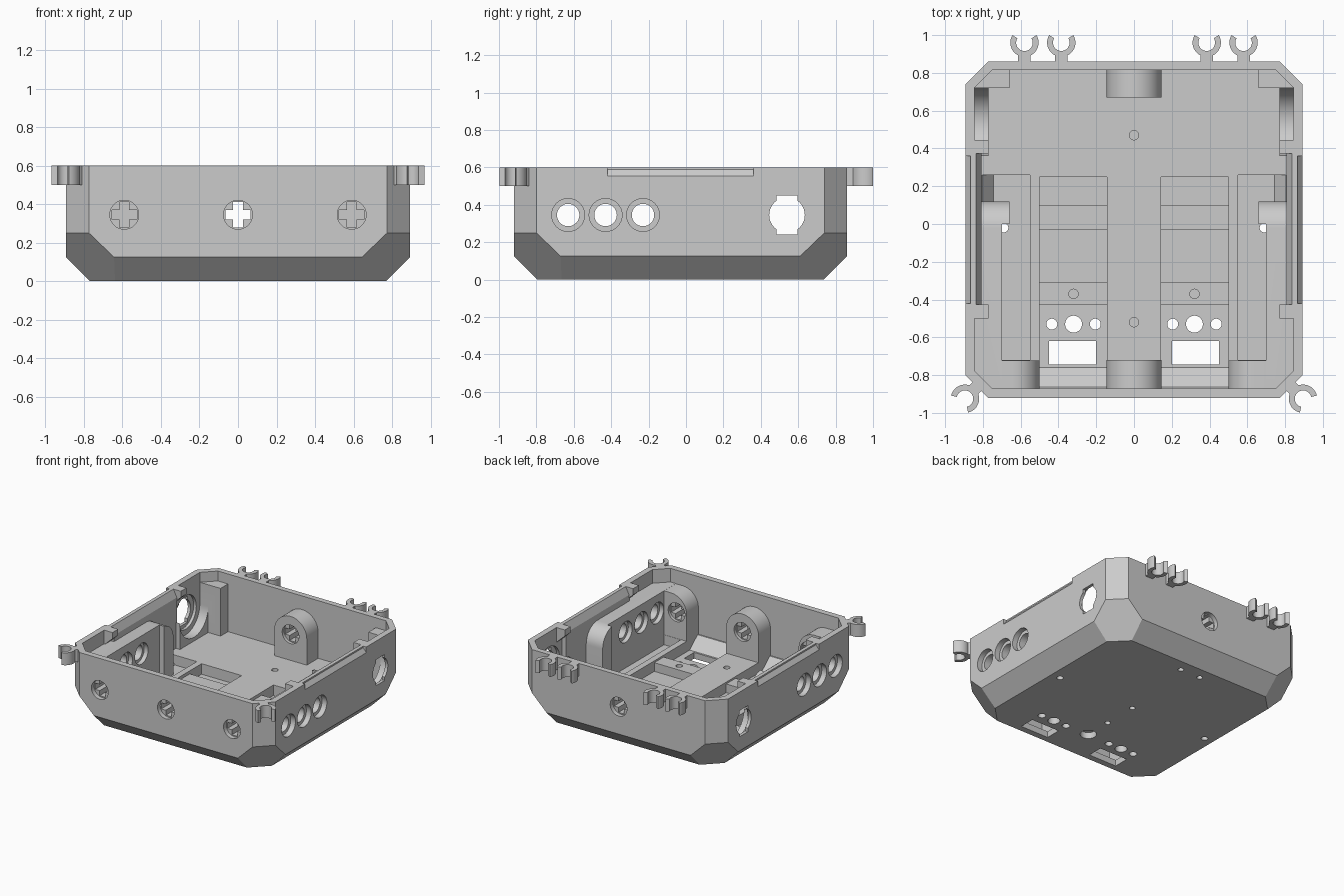
import bpy, bmesh, math

if "Cube" in bpy.data.objects:
    bpy.data.objects.remove(bpy.data.objects["Cube"])

X, Y0, Y1, H = 0.893, -0.92, 0.86, 0.6
AX = 0.345            # height of every side hole axis
FLOOR = 0.135


def make(name, bm):
    bmesh.ops.recalc_face_normals(bm, faces=bm.faces)
    me = bpy.data.meshes.new(name)
    bm.to_mesh(me)
    bm.free()
    ob = bpy.data.objects.new(name, me)
    bpy.context.scene.collection.objects.link(ob)
    return ob


def prism(name, pts, axis, a, b, both=False):
    """Extrude a 2D outline along an axis; optionally also mirrored in x."""
    put = {'x': lambda p, q, t: (t, p, q), 'y': lambda p, q, t: (p, t, q),
           'z': lambda p, q, t: (p, q, t)}[axis]
    out = []
    for s in ((1, -1) if both else (1,)):
        bm = bmesh.new()
        rings = []
        for t in (a, b):
            ring = []
            for p, q in pts:
                v = put(p, q, t)
                ring.append(bm.verts.new((v[0] * s, v[1], v[2])))
            rings.append(ring)
            bm.faces.new(ring)
        n = len(pts)
        for i in range(n):
            j = (i + 1) % n
            bm.faces.new((rings[0][i], rings[0][j], rings[1][j], rings[1][i]))
        out.append(make(name, bm))
    return out


def rect(a, b, c, d):
    return [(a, c), (b, c), (b, d), (a, d)]


def arc(cx, cy, r, a0, a1, n):
    return [(cx + r * math.cos(math.radians(a0 + (a1 - a0) * i / n)),
             cy + r * math.sin(math.radians(a0 + (a1 - a0) * i / n))) for i in range(n + 1)]


def circle(cx, cy, r, n=32):
    return arc(cx, cy, r, 0, 360, n)[:-1]


def cross(cx, cy, l=0.065, w=0.025):
    return [(cx + a, cy + b) for a, b in
            [(-w, -l), (w, -l), (w, -w), (l, -w), (l, w), (w, w), (w, l), (-w, l),
             (-w, w), (-l, w), (-l, -w), (-w, -w)]]


def octagon(x, y0, y1, c):
    return [(x, y0 + c), (x, y1 - c), (x - c, y1), (c - x, y1),
            (-x, y1 - c), (-x, y0 + c), (c - x, y0), (x - c, y0)]


def boolean(ob, cutters, op):
    for c in cutters:
        m = ob.modifiers.new("cut", 'BOOLEAN')
        m.object, m.operation, m.solver = c, op, 'EXACT'
    dg = bpy.context.evaluated_depsgraph_get()
    dg.update()
    me = bpy.data.meshes.new_from_object(ob.evaluated_get(dg))
    ob.modifiers.clear()
    ob.data = me
    for c in cutters:
        bpy.data.objects.remove(c)


# outer shell: chamfered on upright corners, bottom edges and bottom corners
bm = bmesh.new()
for z, inset, c in ((H, 0, .12), (.25, 0, .12), (.125, 0, .25), (0, .125, .13)):
    for p in octagon(X - inset, Y0 + inset, Y1 - inset, c):
        bm.verts.new((*p, z))
bmesh.ops.convex_hull(bm, input=bm.verts)
bmesh.ops.dissolve_limit(bm, angle_limit=0.01, verts=bm.verts, edges=bm.edges)
body = make("tray_body", bm)

# hollow inside with sunken, stepped floor pockets
void = prism("inner_void", octagon(.845, -.872, .815, .095), 'z', FLOOR, .8)[0]
steps = [(.25, .3), (.25, .05), (.10, .05), (.10, .11), (-.03, .11), (-.03, .05),
         (-.31, .05), (-.31, .12), (-.43, .12), (-.43, .05), (-.76, .05), (-.868, .14), (-.868, .3)]
pockets = prism("floor_channel", steps, 'x', .142, .50, True)
side = [(.55, .3), (.55, .055), (.745, .055), (.808, .14), (.808, .3)]
pockets += prism("side_pocket", side, 'y', -.72, .26, True)
boolean(void, pockets, 'UNION')

# solid parts left standing inside the hollow
solids = []
arch = [(-.145, -.1), (.145, -.1)] + arc(0, AX, .145, 0, 180, 24)
solids += prism("front_boss", arch, 'y', -.95, -.72)
solids += prism("back_boss", arch, 'y', .67, .95)
front_arm = [(.95, -.1), (.95, .489), (.64, .489)] + arc(.64, .349, .14, 90, 180, 12)[1:] + [(.50, -.1)]
solids += prism("front_arm", front_arm, 'y', -.95, -.722, True)
side_arm = [(-.96, -.1), (.12, -.1)] + arc(-.02, .35, .14, 0, 90, 12) + [(-.96, .49)]
for arm, hollow in zip(prism("side_arm", side_arm, 'x', .66, .96, True),
                       prism("arm_recess", rect(.6, .70, -.99, .0), 'z', -.2, .7, True)):
    boolean(arm, [hollow], 'DIFFERENCE')
    solids.append(arm)
solids += prism("corner_post", rect(.66, .97, .72, .97), 'z', -.1, .52, True)
cradle = [(.36, -.1), (.73, -.1), (.73, AX)] + arc(.54, AX, .18, 0, -180, 24)
solids += prism("side_hole_cradle", cradle, 'x', .77, .97, True)
rail = [(.807, -.1), (.807, .54), (.842, .61), (.98, .61), (.98, -.1)]
solids += prism("side_rail", rail, 'y', -.43, .375, True)
tab = [(.771, .9), (.771, .55), (.846, .48), (.99, .48), (.99, .9)]
for y in (-.50, .372):
    solids += prism("rail_tab", tab, 'y', y, y + .073, True)
boolean(void, solids, 'DIFFERENCE')
boolean(body, [void], 'DIFFERENCE')

# holes in the walls
cuts = []
for y in (-.63, -.43, -.23):
    cuts += prism("round_hole", circle(y, AX, .06), 'x', .6, 1, True)
    cuts += prism("outer_bore", circle(y, AX, .088), 'x', .85, 1.01, True)
    cuts += prism("inner_bore", circle(y, AX, .084), 'x', .61, .735, True)
a = math.degrees(math.asin(.055 / .095))
key = []
for s, sg in ((0, 1), (180, -1)):
    key += arc(.54, AX, .095, s - 90 + a, s + 90 - a, 16)
    key += [(.54 + sg * .055, AX + sg * .105), (.54 - sg * .055, AX + sg * .105)]
cuts += prism("keyed_hole", key, 'x', .6, 1, True)
cuts += prism("keyed_inner_bore", circle(.54, AX, .135), 'x', .6, .868, True)
for x in (0, .59):
    m = x > 0
    cuts += prism("cross_hole", cross(x, AX), 'y', -1.1, -.6, m)
    cuts += prism("cross_bore", circle(x, AX, .075), 'y', -1.12, -.885, m)
    cuts += prism("cross_inner_bore", circle(x, AX, .075), 'y', -.745, -.61, m)
cuts += prism("back_cross", cross(0, AX), 'y', .5, 1)
cuts += prism("back_bore", circle(0, AX, .075), 'y', .825, 1.01)
cuts += prism("back_inner_bore", circle(0, AX, .075), 'y', .51, .695)

# long bevelled notch along the outside rim of each side
notch = [(.866, .62), (.866, .588), (.896, .55), (.95, .55), (.95, .62)]
cuts += prism("rim_notch", notch, 'y', -.42, .36, True)

# openings and screw holes in the floor
cuts += prism("floor_slot", rect(.20, .45, -.745, -.62), 'z', -.1, .4, True)
for x, r in ((.205, .029), (.32, .045), (.435, .029)):
    cuts += prism("floor_hole", circle(x, -.53, r, 20), 'z', -.1, .11, True)
cuts += prism("pocket_hole", circle(.69, -.02, .025, 16), 'z', -.1, .1, True)
for x, y in ((0, -.02), (0, -.30), (.09, .64)):
    cuts += prism("under_hole", circle(x, y, .022, 16), 'z', -.1, .04, x > 0)
cuts += prism("under_dimple", circle(0, -.52, .06, 24), 'z', -.1, .05)
for x, y, z in ((0, .47, .11), (0, -.52, .11), (.32, -.37, .09)):
    cuts += prism("floor_dimple", circle(x, y, .025, 16), 'z', z, .3, x > 0)
boolean(body, cuts, 'DIFFERENCE')


# snap clips: open ring plus stem, pointing along +y before rotation
def clip(name, cx, cy, turn):
    pts = arc(0, 0, .075, 148, 244, 12) + [(-.033, -.14), (.033, -.14)]
    pts += arc(0, 0, .075, 296, 392, 12) + arc(0, 0, .044, 392, 148, 24)
    t = math.radians(turn)
    pts = [(cx + p * math.cos(t) - q * math.sin(t), cy + p * math.sin(t) + q * math.cos(t))
           for p, q in pts]
    return prism(name, pts, 'z', .5, H, True)


parts = [body]
for x in (.385, .58):
    parts += clip("back_clip", x, .96, 0)
parts += clip("corner_clip", .895, -.925, -135)

bpy.ops.object.select_all(action='DESELECT')
for ob in parts:
    ob.select_set(True)
bpy.context.view_layer.objects.active = body
bpy.ops.object.shade_smooth_by_angle(angle=math.radians(25))
